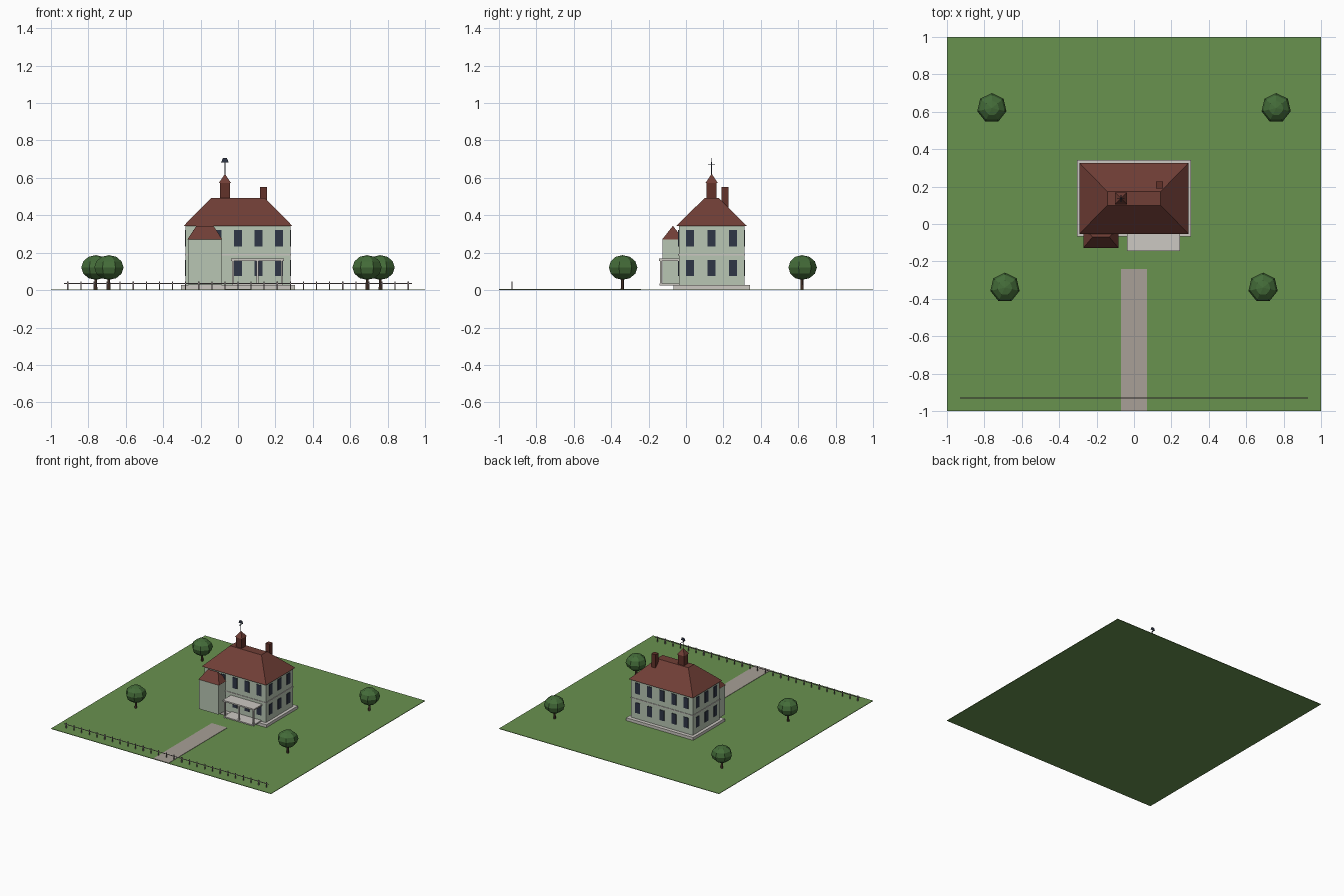
import bpy, bmesh
from mathutils import Matrix

if "Cube" in bpy.data.objects:
    bpy.data.objects.remove(bpy.data.objects["Cube"])


def material(name, rgb):
    """Flat material from an 0-255 sRGB colour."""
    lin = [((c / 255 + 0.055) / 1.055) ** 2.4 for c in rgb] + [1]
    m = bpy.data.materials.new(name)
    m.use_nodes = True
    m.diffuse_color = lin
    m.node_tree.nodes["Principled BSDF"].inputs["Base Color"].default_value = lin
    return m


GRASS = material("grass green", (105, 146, 79))
PATH = material("path stone", (168, 160, 151))
TRIM = material("pale stone", (204, 200, 194))
WALL = material("pale green wall", (184, 198, 179))
ROOF = material("red roof", (112, 62, 54))
BRICK = material("dark brick", (98, 50, 42))
GLASS = material("dark glass", (47, 54, 70))
LEAF = material("leaf green", (68, 108, 57))
BARK = material("bark brown", (84, 62, 50))
FENCE = material("fence grey", (138, 128, 128))


def finish(bm, name, mat):
    bmesh.ops.remove_doubles(bm, verts=bm.verts, dist=1e-5)
    bmesh.ops.recalc_face_normals(bm, faces=bm.faces)
    mesh = bpy.data.meshes.new(name)
    bm.to_mesh(mesh)
    bm.free()
    mesh.materials.append(mat)
    obj = bpy.data.objects.new(name, mesh)
    bpy.context.collection.objects.link(obj)
    return obj


def add_solid(bm, centre, half, z, top=None):
    """Box, or a tapered solid when the top half sizes differ."""
    top = top or half
    cx, cy = centre
    rings = []
    for (hx, hy), h in ((half, z[0]), (top, z[1])):
        rings.append([bm.verts.new((cx + sx * hx, cy + sy * hy, h))
                      for sx, sy in ((-1, -1), (1, -1), (1, 1), (-1, 1))])
    low, high = rings
    bm.faces.new(low[::-1])
    bm.faces.new(high)
    for i in range(4):
        j = (i + 1) % 4
        bm.faces.new((low[i], low[j], high[j], high[i]))


def solid(name, mat, centre, half, z, top=None):
    bm = bmesh.new()
    add_solid(bm, centre, half, z, top)
    return finish(bm, name, mat)


# Grounds
solid("lawn", GRASS, (0, 0), (1, 1), (0, 0.004))
solid("garden_path", PATH, (0, -0.62), (0.07, 0.38), (0.003, 0.007))

# Main house
MID = 0.137
HX, HY = 0.28, 0.175
solid("foundation", TRIM, (0, MID), (0.305, 0.205), (0.003, 0.027))
solid("house_walls", WALL, (0, MID), (HX, HY), (0.025, 0.345))
solid("belt_course", TRIM, (0, MID), (HX + 0.004, HY + 0.004), (0.185, 0.192))
solid("main_roof", ROOF, (0, MID), (0.292, 0.19), (0.342, 0.493), (0.143, 0.037))

# Windows: five across front and back, three on each end, two storeys
bm = bmesh.new()
for z in ((0.075, 0.16), (0.233, 0.322)):
    for side in (-1, 1):
        for k in range(-2, 3):
            add_solid(bm, (0.11 * k, MID + side * HY), (0.021, 0.004), z)
        for k in (-1, 0, 1):
            add_solid(bm, (side * HX, MID + 0.115 * k), (0.004, 0.021), z)
finish(bm, "windows", GLASS)

# Front wing with its own hipped roof
solid("wing_walls", WALL, (-0.177, -0.075), (0.088, 0.05), (0.027, 0.272))
solid("wing_roof", ROOF, (-0.177, -0.07), (0.094, 0.058), (0.27, 0.344), (0.045, 0))

# Porch
PX = 0.104
solid("porch_floor", TRIM, (PX, -0.09), (0.135, 0.052), (0.025, 0.035))
solid("porch_roof", TRIM, (PX, -0.09), (0.142, 0.055), (0.157, 0.168))
bm = bmesh.new()
for k in (-1, 0, 1):
    add_solid(bm, (PX + 0.13 * k, -0.134), (0.005, 0.005), (0.034, 0.158))
finish(bm, "porch_posts", TRIM)

# Chimney, cupola and weather vane
solid("chimney", BRICK, (0.137, 0.208), (0.019, 0.019), (0.38, 0.55))
CUP = (-0.07, MID)
solid("cupola", BRICK, CUP, (0.027, 0.027), (0.48, 0.576))
solid("cupola_roof", ROOF, CUP, (0.032, 0.032), (0.574, 0.622), (0, 0))
solid("vane_pole", GLASS, CUP, (0.002, 0.002), (0.61, 0.685))
solid("vane_crossbar", GLASS, CUP, (0.002, 0.019), (0.671, 0.675))
solid("vane_plate", GLASS, CUP, (0.02, 0.001), (0.683, 0.706), (0.011, 0.001))

# Fence
bm = bmesh.new()
add_solid(bm, (0, -0.93), (0.93, 0.002), (0.033, 0.037))
for k in range(-13, 14):
    add_solid(bm, (0.07 * k, -0.93), (0.003, 0.003), (0.003, 0.047))
finish(bm, "fence", FENCE)

# Trees with seven-sided crowns
for row, (tx, ty) in (("back", (0.76, 0.62)), ("front", (0.69, -0.34))):
    for side, s in (("left", 1), ("right", -1)):
        bm = bmesh.new()
        bmesh.ops.create_cone(bm, cap_ends=True, segments=6, radius1=0.009,
                              radius2=0.007, depth=0.08,
                              matrix=Matrix.Translation((s * tx, ty, 0.043)))
        finish(bm, f"{row}_{side}_trunk", BARK)
        bm = bmesh.new()
        bmesh.ops.create_uvsphere(
            bm, u_segments=7, v_segments=6, radius=1,
            matrix=Matrix.Translation((s * tx, ty, 0.121))
            @ Matrix.Diagonal((0.08, 0.08, 0.066, 1)))
        finish(bm, f"{row}_{side}_crown", LEAF)
